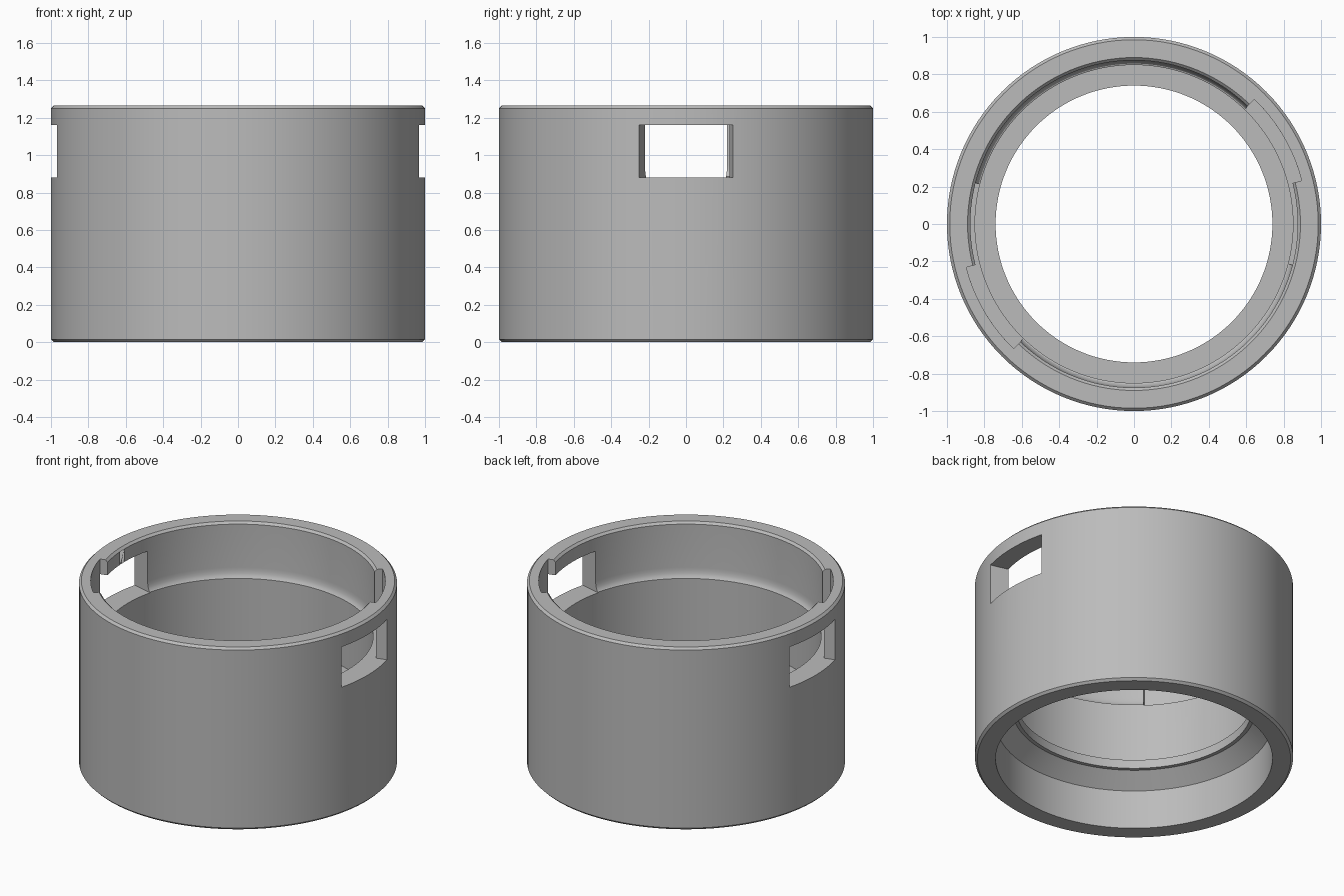
import bpy, bmesh, math

cube = bpy.data.objects.get("Cube")
if cube:
    bpy.data.objects.remove(cube, do_unlink=True)

grey = bpy.data.materials.new("plain grey")
grey.use_nodes = True
colour = (0.5, 0.5, 0.5, 1)
grey.diffuse_color = colour
grey.node_tree.nodes["Principled BSDF"].inputs["Base Color"].default_value = colour


def lathe(name, profile, start, end, steps):
    """Sweep a closed (radius, height) profile between two angles in degrees."""
    full = end - start >= 360
    bm = bmesh.new()
    rings = []
    for i in range(steps if full else steps + 1):
        a = math.radians(start + (end - start) * i / steps)
        rings.append([bm.verts.new((r * math.cos(a), r * math.sin(a), z)) for r, z in profile])
    n = len(profile)
    for i in range(steps):
        here, there = rings[i], rings[(i + 1) % len(rings)]
        for j in range(n):
            k = (j + 1) % n
            bm.faces.new((here[j], there[j], there[k], here[k]))
    if not full:
        bm.faces.new(rings[0])
        bm.faces.new(rings[-1])
    bmesh.ops.recalc_face_normals(bm, faces=bm.faces)
    mesh = bpy.data.meshes.new(name)
    bm.to_mesh(mesh)
    bm.free()
    mesh.materials.append(grey)
    obj = bpy.data.objects.new(name, mesh)
    bpy.context.collection.objects.link(obj)
    return obj


def cut(target, start, end, r_out, z_low, z_high):
    """Remove a sector of the wall from the target."""
    section = [(0.8, z_low), (r_out, z_low), (r_out, z_high), (0.8, z_high)]
    cutter = lathe("sector_cutter", section, start, end, 14)
    cutter.hide_render = True
    mod = target.modifiers.new("cut", "BOOLEAN")
    mod.operation = "DIFFERENCE"
    mod.solver = "EXACT"
    mod.object = cutter
    bpy.context.view_layer.objects.active = target
    bpy.ops.object.modifier_apply(modifier=mod.name)
    bpy.data.objects.remove(cutter, do_unlink=True)


# Collar wall: outside with chamfers, then the bore with concave shoulder and inner lip
TOP, SILL, LINTEL, GROOVE = 1.265, 0.88, 1.16, 0.926
profile = [(0.87, 0), (0.985, 0), (1, 0.015), (1, TOP - 0.015), (0.985, TOP),
           (0.89, TOP), (0.875, TOP - 0.015)]
for i in range(6):
    a = math.radians(90 * i / 5)
    profile.append((0.85 + 0.025 * math.cos(a), 0.95 - 0.065 * math.sin(a)))
# concave shoulder: bow the arc outward so it ends as a small ledge
profile[-6:] = [(0.875 - 0.025 * (1 - math.cos(math.radians(18 * i))),
                 0.95 - 0.065 * math.sin(math.radians(18 * i))) for i in range(6)]
profile += [(0.85, 0.42), (0.74, 0.42), (0.74, 0.36), (0.765, 0.36), (0.87, 0.27)]
collar = lathe("collar", profile, 0, 360, 128)

# Two opposite locking openings: window, groove beside it, entry at the rim
for turn in (0, 180):
    cut(collar, turn - 14.5, turn + 14.5, 1.1, SILL, LINTEL)
    cut(collar, turn + 10, turn + 46, GROOVE, SILL, LINTEL)
    cut(collar, turn + 14.5, turn + 46, GROOVE, LINTEL - 0.06, TOP + 0.1)

bpy.ops.object.select_all(action="DESELECT")
collar.select_set(True)
bpy.context.view_layer.objects.active = collar
bpy.ops.object.shade_smooth_by_angle(angle=math.radians(25))
